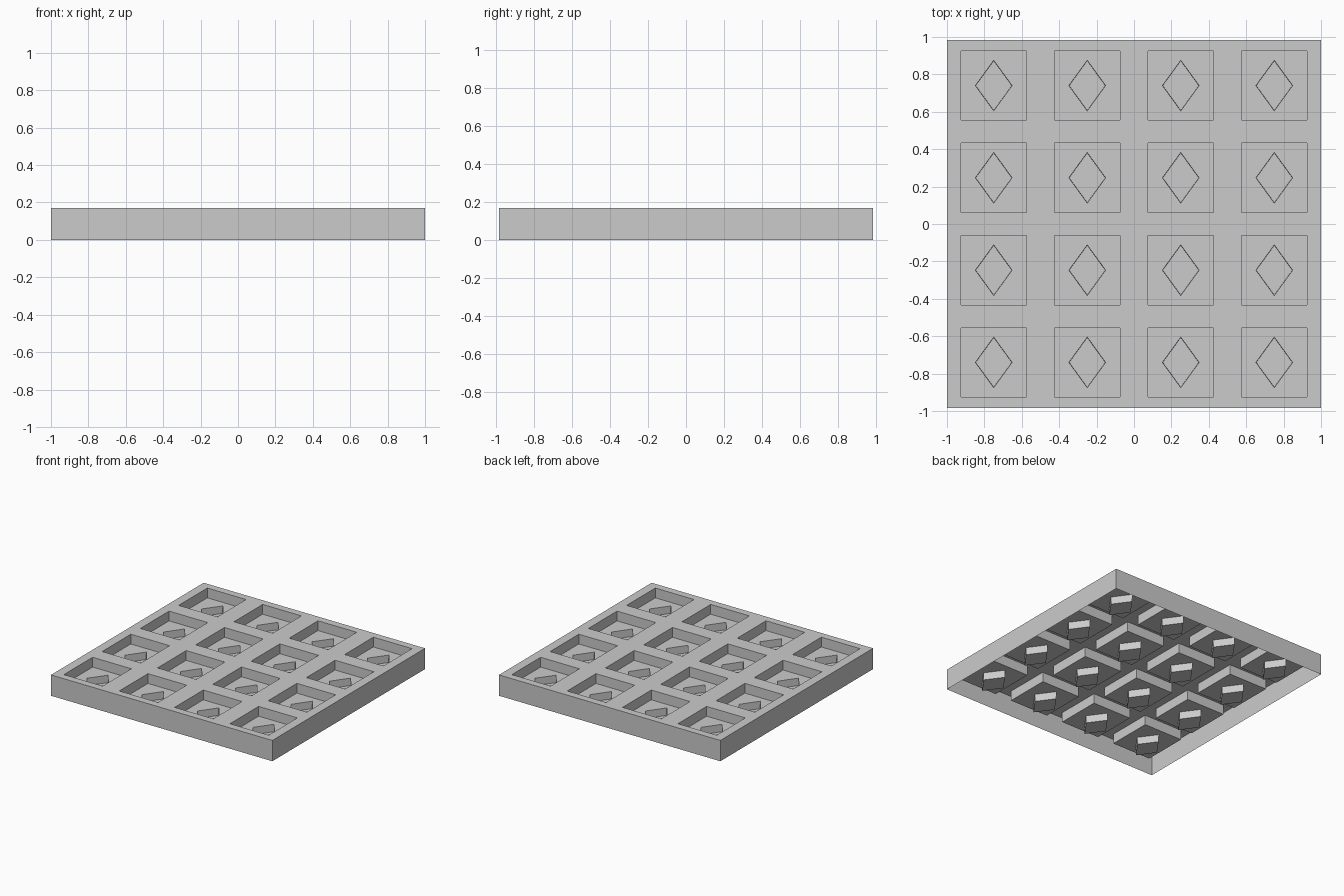
import bpy
import bmesh
from mathutils import Vector

cube = bpy.data.objects.get("Cube")
if cube:
    bpy.data.objects.remove(cube, do_unlink=True)

HALF_X, HALF_Y, TOP = 1.0, 0.985, 0.17
POCKET_X, POCKET_Y, POCKET_Z = 0.175, 0.185, 0.09
GEM_X, GEM_Y, GEM_Z = 0.098, 0.135, 0.03
COLUMNS = (-0.75, -0.25, 0.25, 0.75)
ROWS = (-0.74, -0.247, 0.247, 0.74)

grey = bpy.data.materials.new("plain grey")
grey.use_nodes = True
grey.diffuse_color = (0.6, 0.6, 0.6, 1)
grey.node_tree.nodes["Principled BSDF"].inputs["Base Color"].default_value = grey.diffuse_color


def rectangle(cx, cy, hx, hy, z):
    """Counter-clockwise corners, starting at the front left of the plan."""
    return [Vector((cx + sx * hx, cy + sy * hy, z))
            for sx, sy in ((-1, -1), (1, -1), (1, 1), (-1, 1))]


def diamond(cx, cy, scale, z):
    """Counter-clockwise points, starting at the front one."""
    return [Vector((cx + sx * GEM_X * scale, cy + sy * GEM_Y * scale, z))
            for sx, sy in ((0, -1), (1, 0), (0, 1), (-1, 0))]


def add_face(bm, points):
    bm.faces.new([bm.verts.new(p) for p in points])


def add_walls(bm, upper, lower):
    """Pit walls facing inward between two matching loops."""
    for i in range(len(upper)):
        j = (i + 1) % len(upper)
        add_face(bm, (upper[j], upper[i], lower[i], lower[j]))


def finish(bm, name):
    bmesh.ops.remove_doubles(bm, verts=bm.verts, dist=0.0001)
    mesh = bpy.data.meshes.new(name)
    bm.to_mesh(mesh)
    bm.free()
    mesh.materials.append(grey)
    obj = bpy.data.objects.new(name, mesh)
    bpy.context.collection.objects.link(obj)


# Open-bottomed frame: outer walls and a top sheet with square openings
frame = bmesh.new()
add_walls(frame, rectangle(0, 0, HALF_X, HALF_Y, 0), rectangle(0, 0, HALF_X, HALF_Y, TOP))
xs = [-HALF_X] + [c + s * POCKET_X for c in COLUMNS for s in (-1, 1)] + [HALF_X]
ys = [-HALF_Y] + [c + s * POCKET_Y for c in ROWS for s in (-1, 1)] + [HALF_Y]
for i, (x0, x1) in enumerate(zip(xs, xs[1:])):
    for j, (y0, y1) in enumerate(zip(ys, ys[1:])):
        if not (i % 2 and j % 2):
            add_face(frame, rectangle((x0 + x1) / 2, (y0 + y1) / 2,
                                      (x1 - x0) / 2, (y1 - y0) / 2, TOP))
finish(frame, "tray_frame")

# Hanging square pockets, each with a diamond well in its floor
pockets = bmesh.new()
for cx in COLUMNS:
    for cy in ROWS:
        rim = rectangle(cx, cy, POCKET_X, POCKET_Y, TOP)
        floor = rectangle(cx, cy, POCKET_X, POCKET_Y, POCKET_Z)
        mouth = diamond(cx, cy, 1, POCKET_Z)
        base = diamond(cx, cy, 0.98, GEM_Z)
        add_walls(pockets, rim, floor)
        for i in range(4):
            j = (i + 1) % 4
            add_face(pockets, (floor[i], floor[j], mouth[i]))
            add_face(pockets, (floor[j], mouth[j], mouth[i]))
        add_walls(pockets, mouth, base)
        add_face(pockets, base)
finish(pockets, "pockets")
